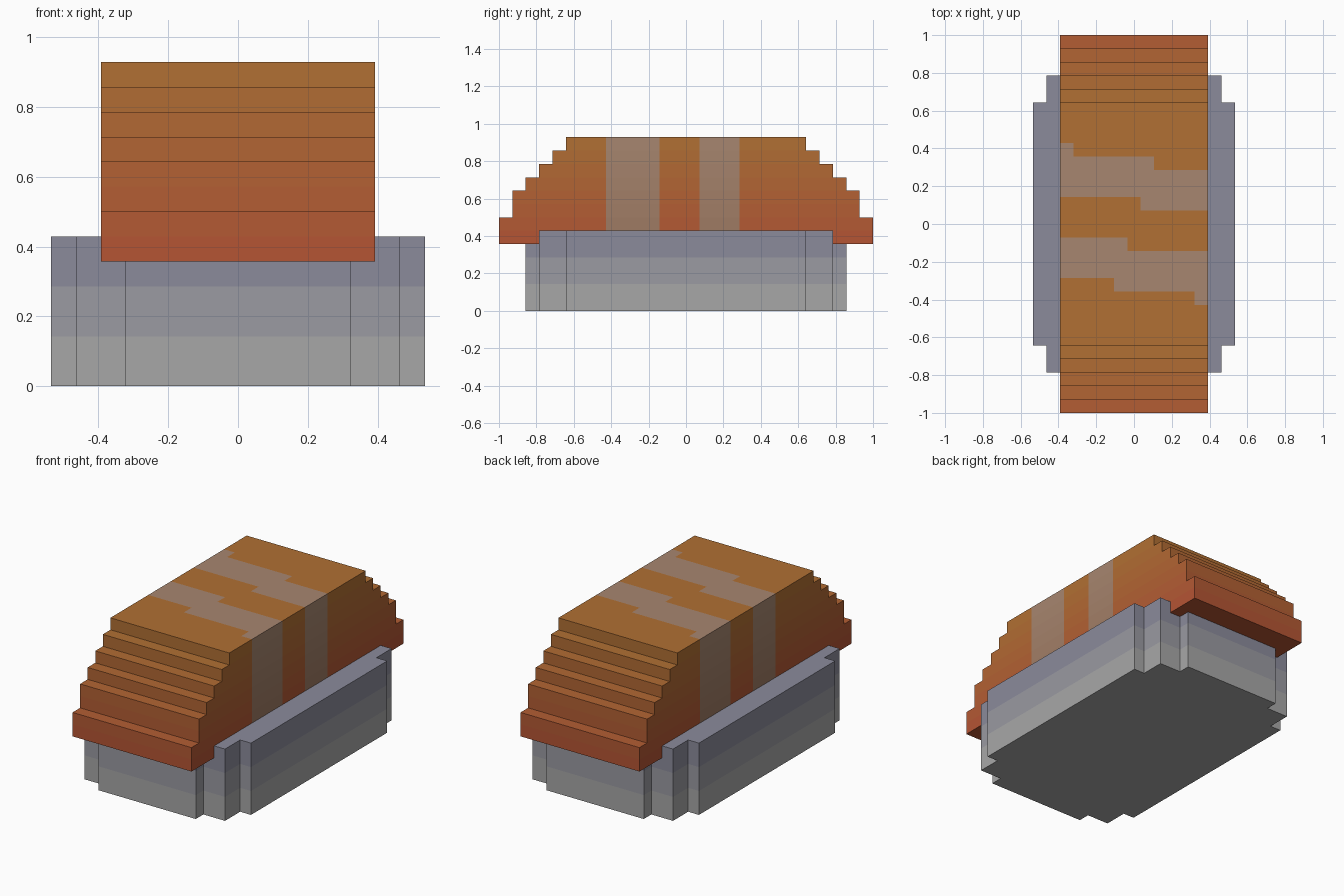
import bpy, bmesh
from mathutils import Vector

if "Cube" in bpy.data.objects:
    bpy.data.objects.remove(bpy.data.objects["Cube"])

U = 1 / 14  # one block of the stepped grid


def materials(name, low, high, count):
    """Graded row of materials running from low to high."""
    mats = []
    for i in range(count):
        t = i / (count - 1)
        m = bpy.data.materials.new(f"{name}_{i}")
        m.diffuse_color = [a + (b - a) * t for a, b in zip(low, high)] + [1]
        m.use_nodes = True
        m.node_tree.nodes["Principled BSDF"].inputs["Base Color"].default_value = m.diffuse_color
        mats.append(m)
    return mats


def prism(profile, offset):
    """Closed profile swept along an offset vector, in block units."""
    bm = bmesh.new()
    face = bm.faces.new([bm.verts.new(p) for p in profile])
    swept = bmesh.ops.extrude_face_region(bm, geom=[face])
    verts = [g for g in swept["geom"] if isinstance(g, bmesh.types.BMVert)]
    bmesh.ops.translate(bm, verts=verts, vec=offset)
    bmesh.ops.recalc_face_normals(bm, faces=bm.faces)
    return bm


def cut(bm, axis, values):
    """Slice faces along grid planes so colours can change there."""
    normal = Vector((0, 0, 0))
    normal[axis] = 1
    for v in values:
        bmesh.ops.bisect_plane(bm, geom=bm.verts[:] + bm.edges[:] + bm.faces[:],
                               dist=1e-4, plane_co=normal * v, plane_no=normal)


def finish(bm, name, mats, pick):
    for f in bm.faces:
        f.material_index = pick(f.calc_center_median())
    bmesh.ops.scale(bm, verts=bm.verts, vec=(U, U, U))
    me = bpy.data.meshes.new(name)
    bm.to_mesh(me)
    bm.free()
    for m in mats:
        me.materials.append(m)
    ob = bpy.data.objects.new(name, me)
    bpy.context.collection.objects.link(ob)


def in_band(x, y):
    """One staggered diagonal band; the other is its half-turn copy."""
    high = 6 if x < -4.5 else 5 if x < 1.5 else 4
    low = 2 if x < 0.5 else 1
    return low < y < high


# Grey base: stepped-corner outline raised six blocks
quarter = [(7.5, 0), (7.5, 9), (6.5, 9), (6.5, 11), (4.5, 11), (4.5, 12)]
right = [(x, -y) for x, y in quarter[:0:-1]] + quarter[1:]
outline = right + [(-x, y) for x, y in reversed(right)]
base = prism([(x, y, 0) for x, y in outline], (0, 0, 6))
cut(base, 2, (2, 4))
base_mats = materials("base_grey", (0.39, 0.39, 0.39), (0.26, 0.26, 0.33), 3)
finish(base, "base", base_mats, lambda c: min(int(c.z / 2), 2))

# Orange body: stepped arch profile swept across the width
steps = [(14, 5, 7), (13, 7, 9), (12, 9, 10), (11, 10, 11), (10, 11, 12), (9, 12, 13)]
side = [(y, z) for y, z0, z1 in steps for z in (z0, z1)]
arch = side + [(-y, z) for y, z in reversed(side)]
body = prism([(-5.5, y, z) for y, z in arch], (11, 0, 0))
cut(body, 2, range(6, 13))
cut(body, 1, (-6, -5, -4, -2, -1, 1, 2, 4, 5, 6))
cut(body, 0, (-4.5, -1.5, -0.5, 0.5, 1.5, 4.5))
body_mats = (materials("body_orange", (0.46, 0.09, 0.034), (0.44, 0.16, 0.033), 8)
             + materials("body_stripe", (0.34, 0.19, 0.12), (0.39, 0.24, 0.16), 8))


def body_colour(c):
    level = max(0, min(int(c.z - 5), 7))
    striped = in_band(c.x, c.y) or in_band(-c.x, -c.y)
    return level + (8 if striped else 0)


finish(body, "striped_body", body_mats, body_colour)
